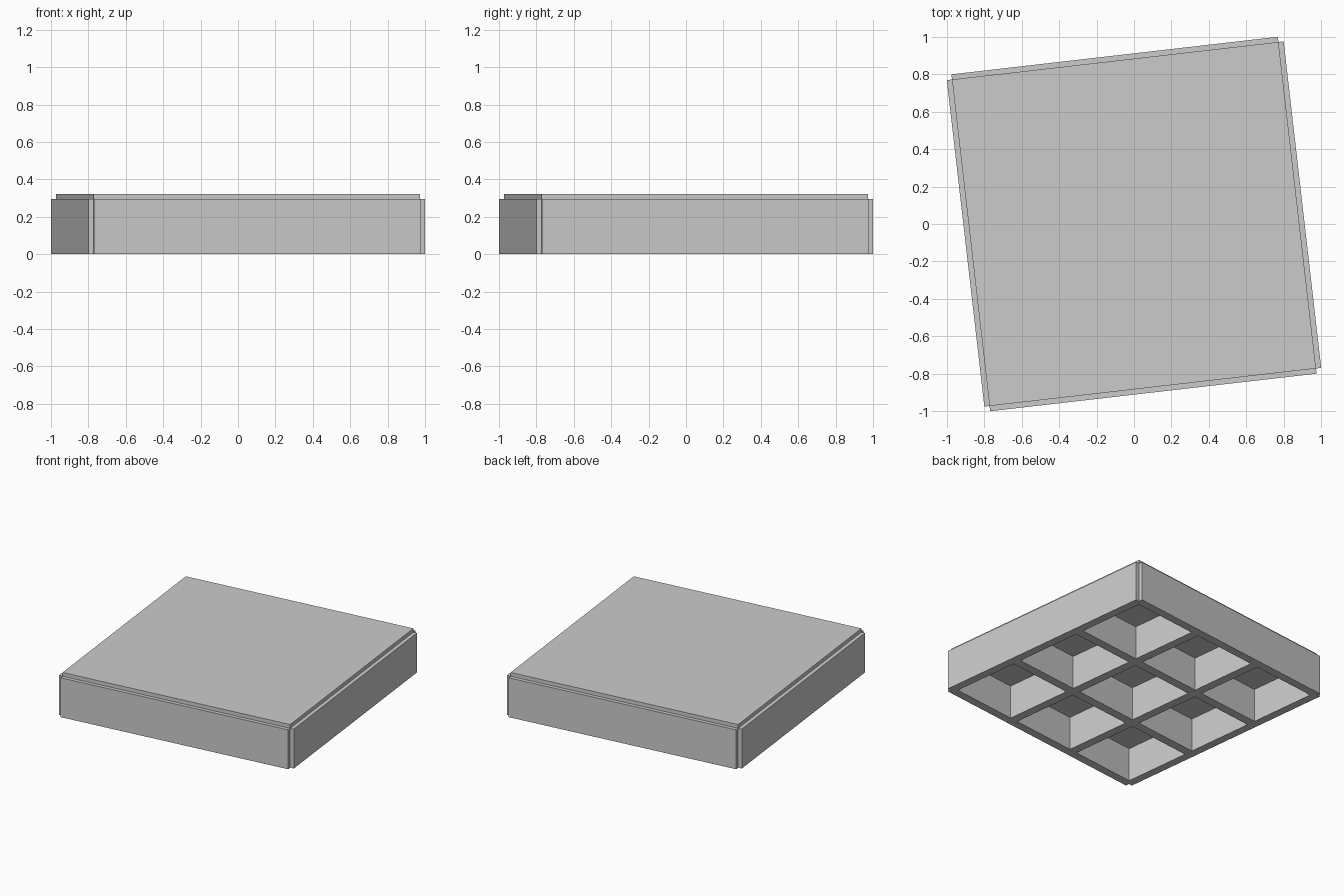
import bpy, bmesh, math
from mathutils import Matrix, Vector

if "Cube" in bpy.data.objects:
    bpy.data.objects.remove(bpy.data.objects["Cube"])

HALF = 0.878      # half width of the core block
LIP = 0.028       # how far each panel stands off the core
HEIGHT = 0.295    # height of the core
CELL = 0.52       # width of one recess underneath
PITCH = 0.585     # spacing of the recesses
DEPTH = 0.25      # depth of the recesses
TURN = math.radians(6.56)

grey = bpy.data.materials.new("light_grey")
grey.use_nodes = True
colour = (0.6, 0.6, 0.6, 1.0)
grey.diffuse_color = colour
grey.node_tree.nodes["Principled BSDF"].inputs["Base Color"].default_value = colour


def push(bm, faces, offset):
    """Extrude each face on its own and move it by offset(face)."""
    new = bmesh.ops.extrude_discrete_faces(bm, faces=faces)["faces"]
    for f in new:
        f.normal_update()
        bmesh.ops.translate(bm, verts=list(f.verts), vec=offset(f))


bm = bmesh.new()

# Core block, open below, with raised panels on the four sides and the top
bmesh.ops.create_cube(bm, size=1, matrix=Matrix.Translation((0, 0, HEIGHT / 2))
                      @ Matrix.Diagonal((2 * HALF, 2 * HALF, HEIGHT, 1)))
bm.normal_update()
under = [f for f in bm.faces if f.normal.z < -0.5]
bmesh.ops.delete(bm, geom=under, context='FACES_ONLY')
push(bm, list(bm.faces), lambda f: f.normal * LIP)

# Underside lattice with a three by three set of recesses
lines = [-HALF]
for k in (-1, 0, 1):
    lines += [k * PITCH - CELL / 2, k * PITCH + CELL / 2]
lines.append(HALF)
grid = [[bm.verts.new((x, y, 0)) for y in lines] for x in lines]
cells = []
for i in range(len(lines) - 1):
    for j in range(len(lines) - 1):
        f = bm.faces.new((grid[i][j], grid[i][j + 1],
                          grid[i + 1][j + 1], grid[i + 1][j]))
        if i % 2 and j % 2:
            cells.append(f)
bm.normal_update()
push(bm, cells, lambda f: Vector((0, 0, DEPTH)))

# Turn the whole tile slightly about the vertical axis
bmesh.ops.rotate(bm, verts=list(bm.verts), cent=(0, 0, 0),
                 matrix=Matrix.Rotation(TURN, 3, 'Z'))
bm.normal_update()

mesh = bpy.data.meshes.new("floor_tile")
bm.to_mesh(mesh)
bm.free()
mesh.materials.append(grey)
tile = bpy.data.objects.new("floor_tile", mesh)
bpy.context.collection.objects.link(tile)
